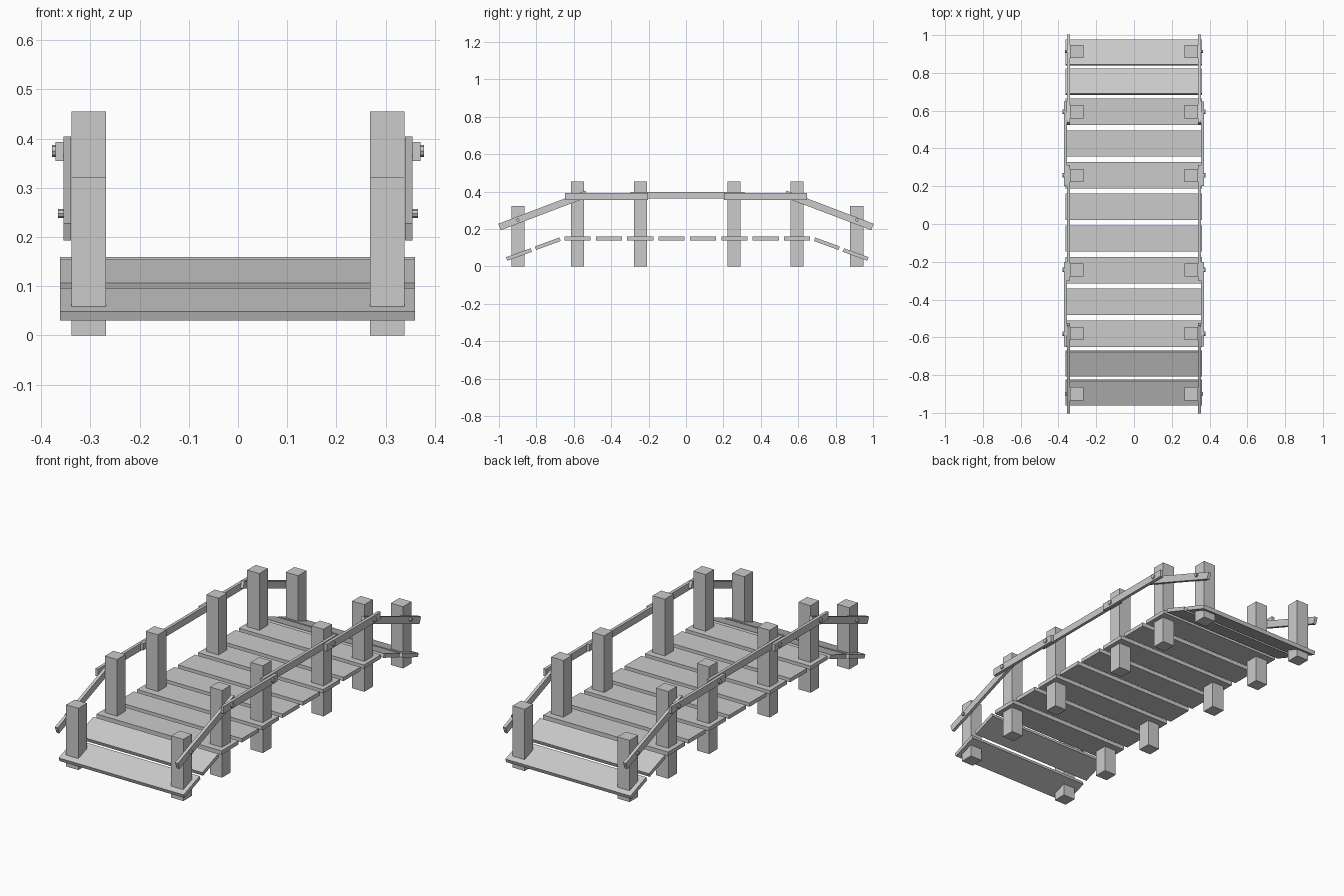
import bpy, math

cube = bpy.data.objects.get("Cube")
if cube:
    bpy.data.objects.remove(cube, do_unlink=True)

# One plain grey for all timber and bolts
GREY = (0.6, 0.6, 0.6, 1)
mat = bpy.data.materials.new("weathered_grey")
mat.use_nodes = True
mat.diffuse_color = GREY
mat.node_tree.nodes["Principled BSDF"].inputs["Base Color"].default_value = GREY


def finish(obj, name):
    obj.name = name
    obj.data.materials.clear()
    obj.data.materials.append(mat)
    return obj


def beam(name, centre, size, tilt=0):
    bpy.ops.mesh.primitive_cube_add(size=1, location=centre,
                                    rotation=(math.radians(tilt), 0, 0))
    obj = bpy.context.object
    obj.scale = size
    return finish(obj, name)


def bolt(name, side, inner, outer, y, z, radius):
    bpy.ops.mesh.primitive_cylinder_add(
        vertices=8, radius=radius, depth=outer - inner,
        location=(side * (inner + outer) / 2, y, z),
        rotation=(0, math.pi / 2, 0))
    return finish(bpy.context.object, name)


MID = 0.007                       # lengthwise middle of the posts and deck
POSTS = (0.25, 0.587, 0.906)      # post distances from the middle
PLANK = (0.722, 0.14, 0.02)

# Level deck planks
for i in range(8):
    beam("deck_plank", (-0.001, MID + (i - 3.5) * 0.1677, 0.149), PLANK)

for end, end_name in ((-1, "front"), (1, "back")):
    # Sloping ramp planks
    for offset, z in ((0.746, 0.121), (0.9, 0.0635)):
        beam(end_name + "_ramp_plank", (-0.001, MID + end * offset, z), PLANK, -20 * end)

    for side, side_name in ((-1, "right"), (1, "left")):
        label = end_name + "_" + side_name
        # Square posts, the outermost ones shorter
        for distance, top in zip(POSTS, (0.455, 0.455, 0.322)):
            beam(label + "_post", (side * 0.303, MID + end * distance, top / 2),
                 (0.07, 0.07, top))
        # Sloping end handrail
        beam(label + "_sloping_rail", (side * 0.347, end * 0.764, 0.299),
             (0.016, 0.498, 0.037), -20.8 * end)
        # Level outer handrail joining the end rail to the middle one
        beam(label + "_outer_rail", (side * 0.363, end * 0.425, 0.374),
             (0.016, 0.445, 0.038))
        # Bolt heads on each post
        for distance in POSTS[:2]:
            bolt(label + "_bolt", side, 0.36, 0.378, MID + end * distance, 0.375, 0.012)
        bolt(label + "_end_bolt", side, 0.345, 0.366, MID + end * POSTS[2], 0.248, 0.009)

# Level middle handrails
for side, side_name in ((-1, "right"), (1, "left")):
    beam(side_name + "_middle_rail", (side * 0.347, MID, 0.38), (0.016, 0.61, 0.036))
